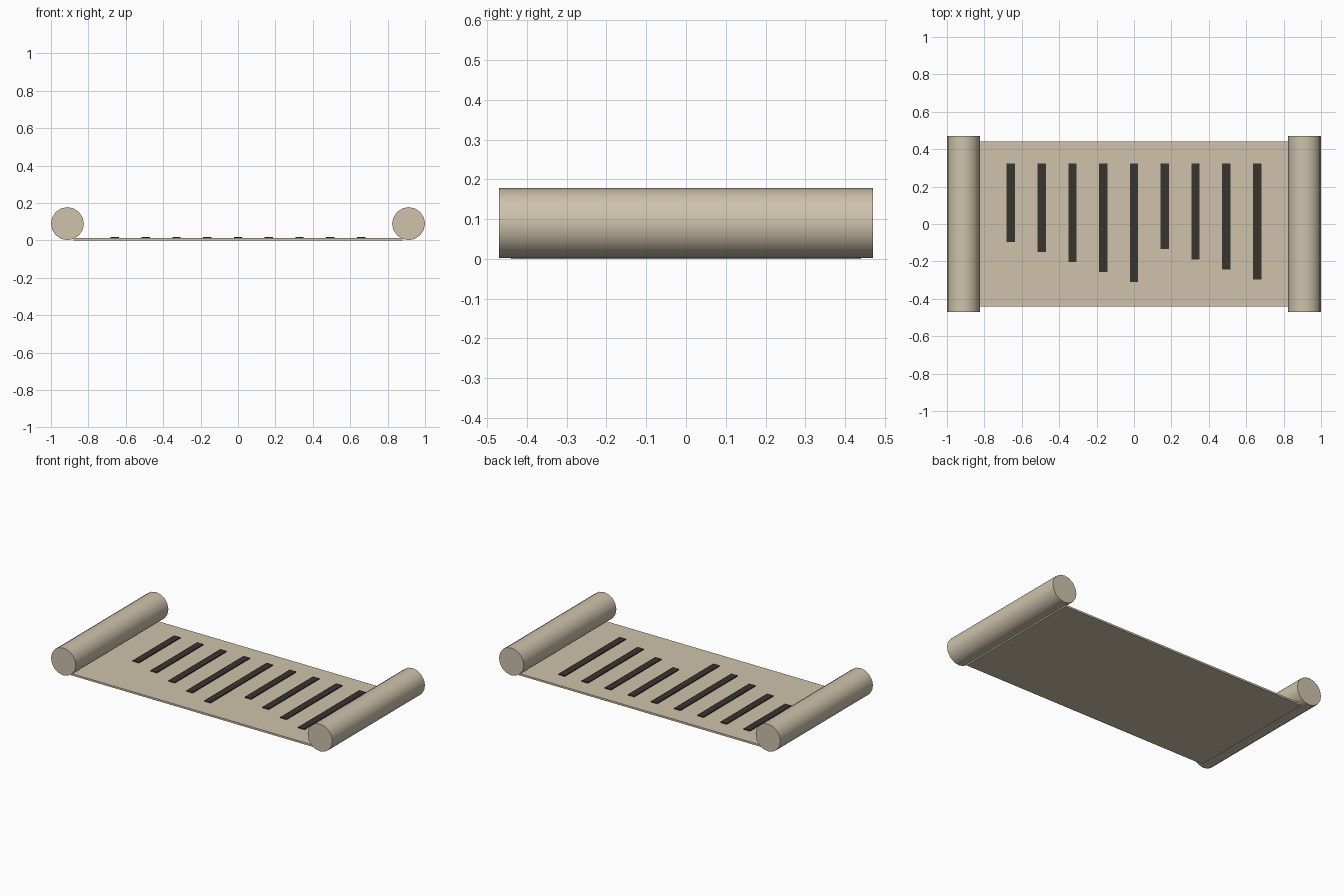
import bpy, math

if "Cube" in bpy.data.objects:
    bpy.data.objects.remove(bpy.data.objects["Cube"])


def material(name, rgb):
    m = bpy.data.materials.new(name)
    m.diffuse_color = (*rgb, 1)
    m.use_nodes = True
    m.node_tree.nodes["Principled BSDF"].inputs["Base Color"].default_value = m.diffuse_color
    return m


paper = material("paper", (0.62, 0.54, 0.41))
ink = material("ink", (0.04, 0.033, 0.028))


def box(name, x0, x1, y0, y1, z0, z1, mat):
    bpy.ops.mesh.primitive_cube_add(
        size=1, location=((x0 + x1) / 2, (y0 + y1) / 2, (z0 + z1) / 2))
    o = bpy.context.object
    o.name = name
    o.scale = (x1 - x0, y1 - y0, z1 - z0)
    bpy.ops.object.transform_apply(location=False, rotation=False, scale=True)
    o.data.materials.append(mat)


# Unrolled sheet
box("sheet", -0.88, 0.88, -0.44, 0.44, 0, 0.012, paper)

# Rolled ends
R = 0.088
for side, name in ((-1, "left_roll"), (1, "right_roll")):
    bpy.ops.mesh.primitive_cylinder_add(
        vertices=16, radius=R, depth=0.94,
        location=(side * (1 - R), 0, 0.09), rotation=(math.pi / 2, 0, 0))
    roll = bpy.context.object
    roll.name = name
    roll.data.materials.append(paper)
    bpy.ops.object.shade_smooth_by_angle(angle=math.radians(40))

# Columns of writing, lengths repeating in a cycle
top = 0.323
lengths = (0.42, 0.473, 0.527, 0.58, 0.633, 0.457, 0.513, 0.567, 0.62)
for i, length in enumerate(lengths):
    x = (i - 4) * 0.1645
    box(f"ink_column_{i + 1}", x - 0.0225, x + 0.0225,
        top - length, top, 0.010, 0.018, ink)
